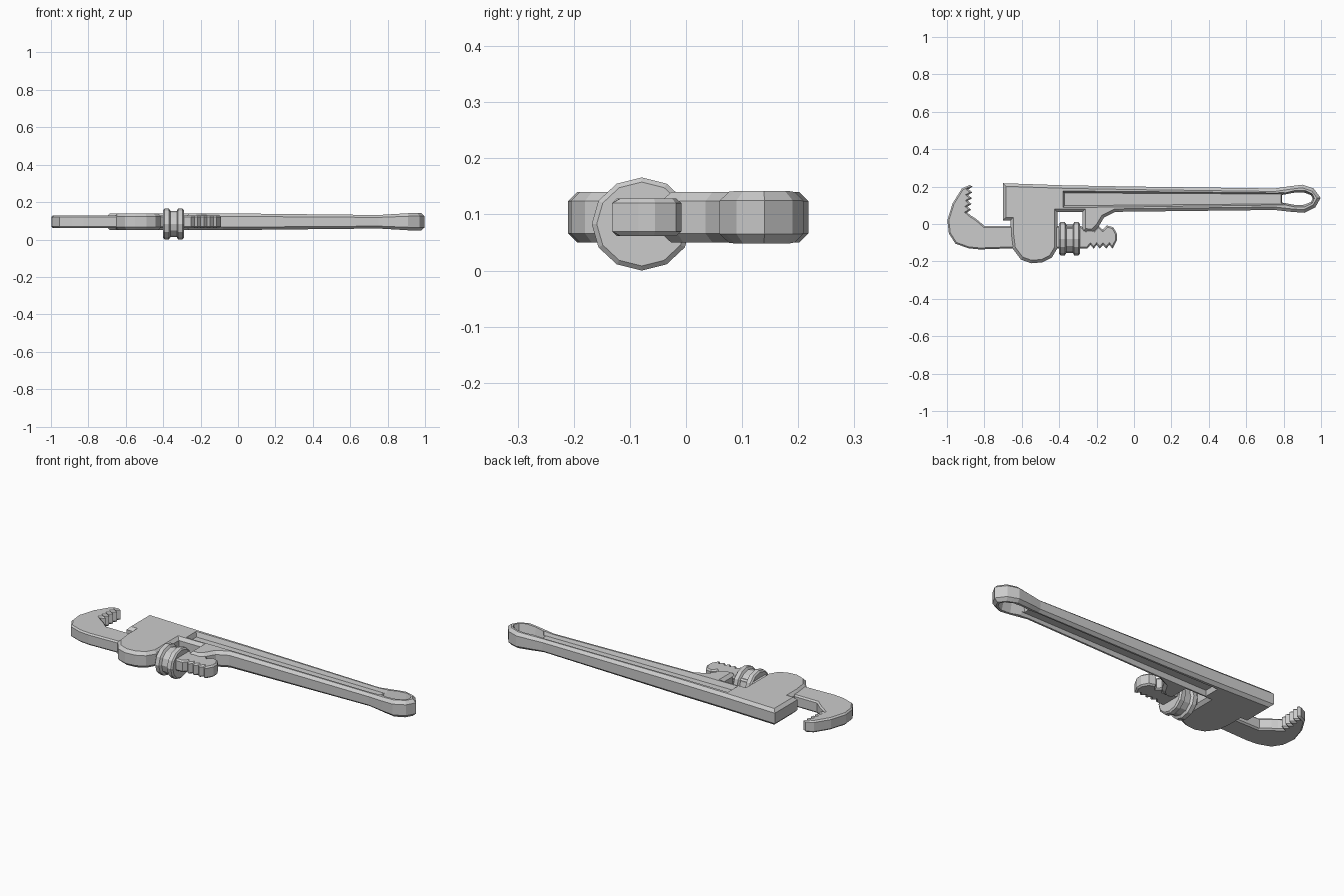
import bpy, bmesh, math
from mathutils import Vector

if "Cube" in bpy.data.objects:
    bpy.data.objects.remove(bpy.data.objects["Cube"])

MID = 0.095  # middle height of the flat tool


def finish(bm, name):
    bmesh.ops.recalc_face_normals(bm, faces=bm.faces)
    me = bpy.data.meshes.new(name)
    bm.to_mesh(me)
    bm.free()
    ob = bpy.data.objects.new(name, me)
    bpy.context.collection.objects.link(ob)
    return ob


def loft(rings):
    """Closed solid through equal-length rings of 3D points."""
    bm = bmesh.new()
    vs = [[bm.verts.new(p) for p in r] for r in rings]
    n = len(vs[0])
    for a, b in zip(vs, vs[1:]):
        for i in range(n):
            j = (i + 1) % n
            bm.faces.new((a[i], a[j], b[j], b[i]))
    bm.faces.new(vs[0][::-1])
    bm.faces.new(vs[-1])
    bmesh.ops.recalc_face_normals(bm, faces=bm.faces)
    return bm


def plate(pts, half, chamfer):
    """Flat plate from an outline, with chamfered top and bottom rims."""
    bm = loft([[(x, y, MID + s * half) for x, y in pts] for s in (-1, 1)])
    rim = [e for e in bm.edges if abs(e.verts[0].co.z - e.verts[1].co.z) < 1e-5]
    bmesh.ops.bevel(bm, geom=rim, offset=chamfer, segments=1, profile=0.5,
                    affect='EDGES', clamp_overlap=False)
    return bm


def teeth(a, b, count, depth):
    """Zigzag from a to b, valleys to the left of the direction."""
    a, b = Vector(a), Vector(b)
    d = b - a
    side = Vector((-d.y, d.x)).normalized() * depth
    out = []
    for i in range(count):
        out.append(tuple(a + d * (i / count)))
        out.append(tuple(a + d * ((i + 0.5) / count) + side))
    return out + [tuple(b)]


def cut(ob, cutter):
    cutter.hide_render = True
    m = ob.modifiers.new("cut", 'BOOLEAN')
    m.operation, m.solver, m.object = 'DIFFERENCE', 'EXACT', cutter
    bpy.context.view_layer.objects.active = ob
    bpy.ops.object.modifier_apply(modifier=m.name)
    bpy.data.objects.remove(cutter)


# Body: fixed jaw, housing, fork and handle in one casting
outline = [(-0.70, 0.218), (-0.38, 0.207), (0.0, 0.2), (0.75, 0.19), (0.82, 0.2),
           (0.90, 0.21), (0.96, 0.19), (0.998, 0.14), (0.97, 0.09), (0.91, 0.06),
           (0.84, 0.065), (0.75, 0.075), (-0.1, 0.065), (-0.16, 0.035),
           (-0.19, -0.015), (-0.22, -0.043), (-0.275, -0.04), (-0.275, 0.065),
           (-0.41, 0.065), (-0.41, -0.13), (-0.44, -0.18), (-0.49, -0.205),
           (-0.55, -0.21), (-0.605, -0.19), (-0.65, -0.13), (-0.66, -0.05),
           (-0.66, 0.02), (-0.70, 0.02)]
bm = plate(outline, 0.045, 0.016)
# thin the handle along its length and swell the end
stations = [(-0.08, 1.0), (0.75, 0.8), (0.84, 0.92), (0.93, 1.04)]
for x, _ in stations:
    bmesh.ops.bisect_plane(bm, geom=bm.verts[:] + bm.edges[:] + bm.faces[:],
                           plane_co=(x, 0, 0), plane_no=(1, 0, 0))
for v in bm.verts:
    x, k = v.co.x, 1.0
    for (x0, k0), (x1, k1) in zip(stations, stations[1:]):
        if x > x0:
            k = k0 + (k1 - k0) * min(1, (x - x0) / (x1 - x0))
    v.co.z = MID + (v.co.z - MID) * k
body = finish(bm, "body_and_handle")

# Long recess on both faces of the handle
floor = [(-0.372, 0.098), (0.80, 0.108), (0.80, 0.16), (-0.372, 0.166)]
mouth = [(-0.386, 0.082), (0.81, 0.092), (0.81, 0.176), (-0.386, 0.182)]
for s in (-1, 1):
    cut(body, finish(loft([[(x, y, MID + s * 0.02) for x, y in floor],
                           [(x, y, MID + s * 0.06) for x, y in mouth]]), "recess_cutter"))

# Hanging hole, narrowest in the middle of the thickness
hole = [(0.79, 0.115), (0.86, 0.102), (0.91, 0.103), (0.945, 0.117), (0.956, 0.136),
        (0.945, 0.155), (0.91, 0.168), (0.86, 0.168), (0.79, 0.155)]


def hole_ring(z, grow):
    return [(0.875 + (x - 0.875) * (1 + grow * 0.3), 0.135 + (y - 0.135) * (1 + grow), z)
            for x, y in hole]


cut(body, finish(loft([hole_ring(MID - 0.06, 0.45), hole_ring(MID, 0),
                       hole_ring(MID + 0.06, 0.45)]), "hole_cutter"))

# Hook jaw with its sliding threaded shank
jaw = [(-0.88, 0.208), (-0.92, 0.19), (-0.97, 0.11), (-0.998, 0.02), (-0.99, -0.05),
       (-0.955, -0.105), (-0.885, -0.13), (-0.825, -0.136), (-0.65, -0.13)]
jaw += teeth((-0.25, -0.132), (-0.115, -0.132), 4, 0.02)
jaw += [(-0.09, -0.085), (-0.09, -0.055), (-0.11, -0.018)]
jaw += teeth((-0.145, -0.008), (-0.28, -0.012), 3, 0.022)
jaw += [(-0.65, -0.01), (-0.80, -0.01), (-0.845, 0.028)]
jaw += teeth((-0.872, 0.045), (-0.862, 0.2), 5, 0.022)
finish(plate(jaw, 0.033, 0.008), "hook_jaw")

# Adjusting nut: two flanges with a groove between
profile = [(-0.40, 0.9), (-0.393, 1), (-0.37, 1), (-0.362, 0.85), (-0.327, 0.85),
           (-0.32, 1), (-0.297, 1), (-0.29, 0.9)]
finish(loft([[(x, -0.079 + 0.089 * r * math.sin(i * math.pi / 6),
               0.083 + 0.083 * r * math.cos(i * math.pi / 6)) for i in range(12)]
             for x, r in profile]), "adjusting_nut")
